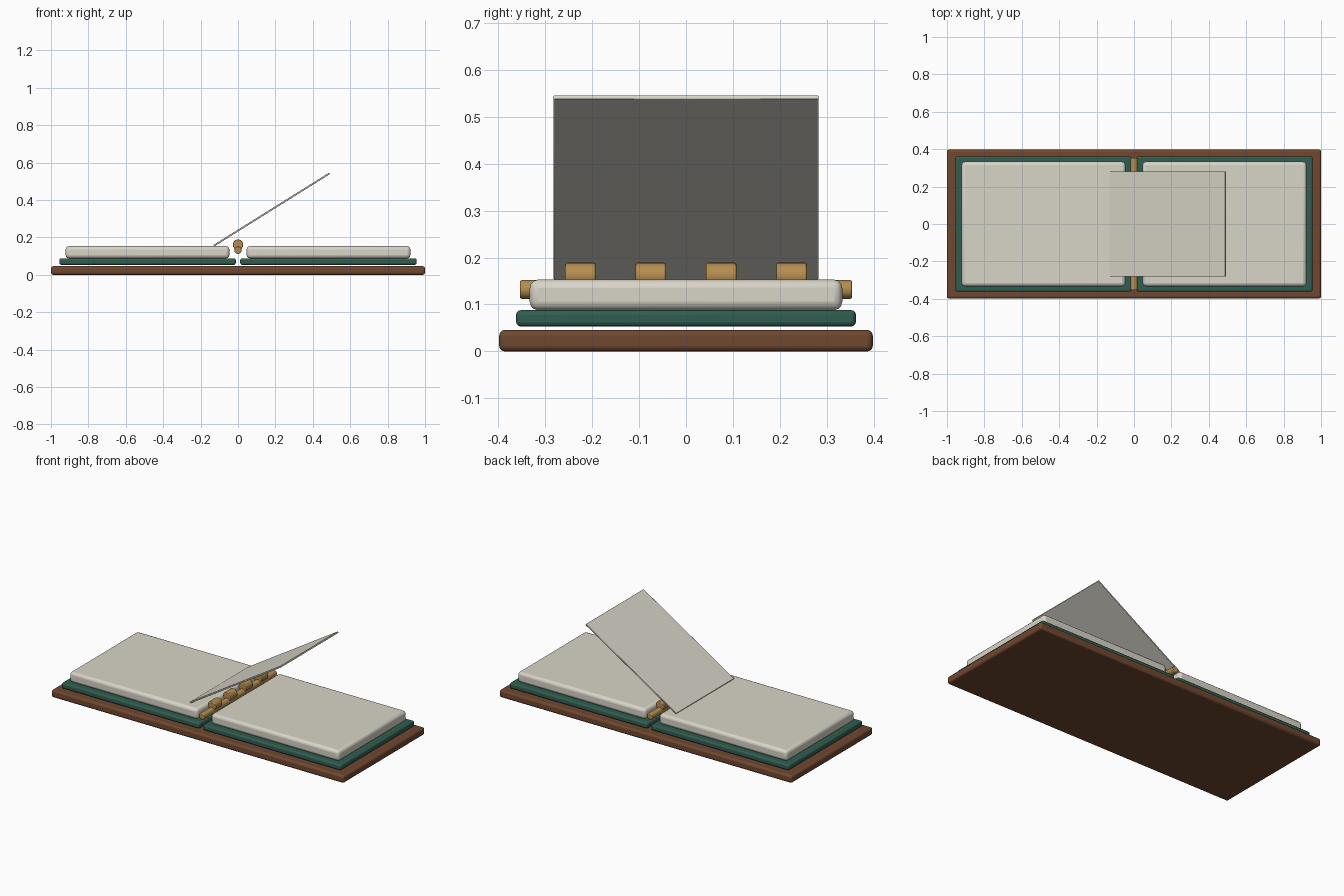
import bpy
import math

if "Cube" in bpy.data.objects:
    bpy.data.objects.remove(bpy.data.objects["Cube"])


def material(name, rgb):
    m = bpy.data.materials.new(name)
    m.diffuse_color = (*rgb, 1)
    m.use_nodes = True
    m.node_tree.nodes["Principled BSDF"].inputs["Base Color"].default_value = m.diffuse_color
    return m


WOOD = material("brown_wood", (0.16, 0.065, 0.03))
GREEN = material("green_cloth", (0.03, 0.11, 0.08))
PAPER = material("paper", (0.69, 0.66, 0.58))
BRASS = material("brass", (0.47, 0.27, 0.08))


def finish(ob, name, mat, bevel, segments=3):
    ob.name = name
    ob.data.materials.append(mat)
    bpy.ops.object.transform_apply(location=False, rotation=True, scale=True)
    mod = ob.modifiers.new("soft_edges", "BEVEL")
    mod.width = bevel
    mod.segments = segments
    mod.limit_method = "ANGLE"
    mod.angle_limit = math.radians(40)
    bpy.ops.object.shade_smooth_by_angle(angle=math.radians(35))
    return ob


def box(name, mat, lo, hi, bevel):
    centre = [(a + b) / 2 for a, b in zip(lo, hi)]
    bpy.ops.mesh.primitive_cube_add(size=1, location=centre)
    ob = bpy.context.object
    ob.scale = [b - a for a, b in zip(lo, hi)]
    return finish(ob, name, mat, bevel)


def rod(name, mat, y, z, radius, length, bevel):
    bpy.ops.mesh.primitive_cylinder_add(
        vertices=24, radius=radius, depth=length,
        location=(0, y, z), rotation=(math.pi / 2, 0, 0))
    return finish(bpy.context.object, name, mat, bevel, 2)


# Wooden base board
box("base_board", WOOD, (-1, -0.398, 0), (1, 0.398, 0.046), 0.012)

# Cover and page block on each side
for side, x0, x1, p0, p1 in (("left", -0.955, -0.012, -0.922, -0.046),
                             ("right", 0.012, 0.955, 0.046, 0.922)):
    box(side + "_cover", GREEN, (x0, -0.362, 0.053), (x1, 0.362, 0.088), 0.010)
    box(side + "_pages", PAPER, (p0, -0.333, 0.088), (p1, 0.333, 0.153), 0.018)

# Spine rod with four knuckles along it
rod("spine_rod", BRASS, 0, 0.132, 0.020, 0.708, 0.004)
for i in range(4):
    rod(f"spine_knuckle_{i + 1}", BRASS, -0.225 + 0.15 * i, 0.161, 0.028, 0.065, 0.004)

# Single leaf caught mid-turn
bpy.ops.mesh.primitive_cube_add(size=1, location=(0.18, 0, 0.349),
                                rotation=(0, -math.radians(32), 0))
leaf = bpy.context.object
leaf.scale = (0.73, 0.564, 0.009)
finish(leaf, "turning_leaf", PAPER, 0.002, 2)
